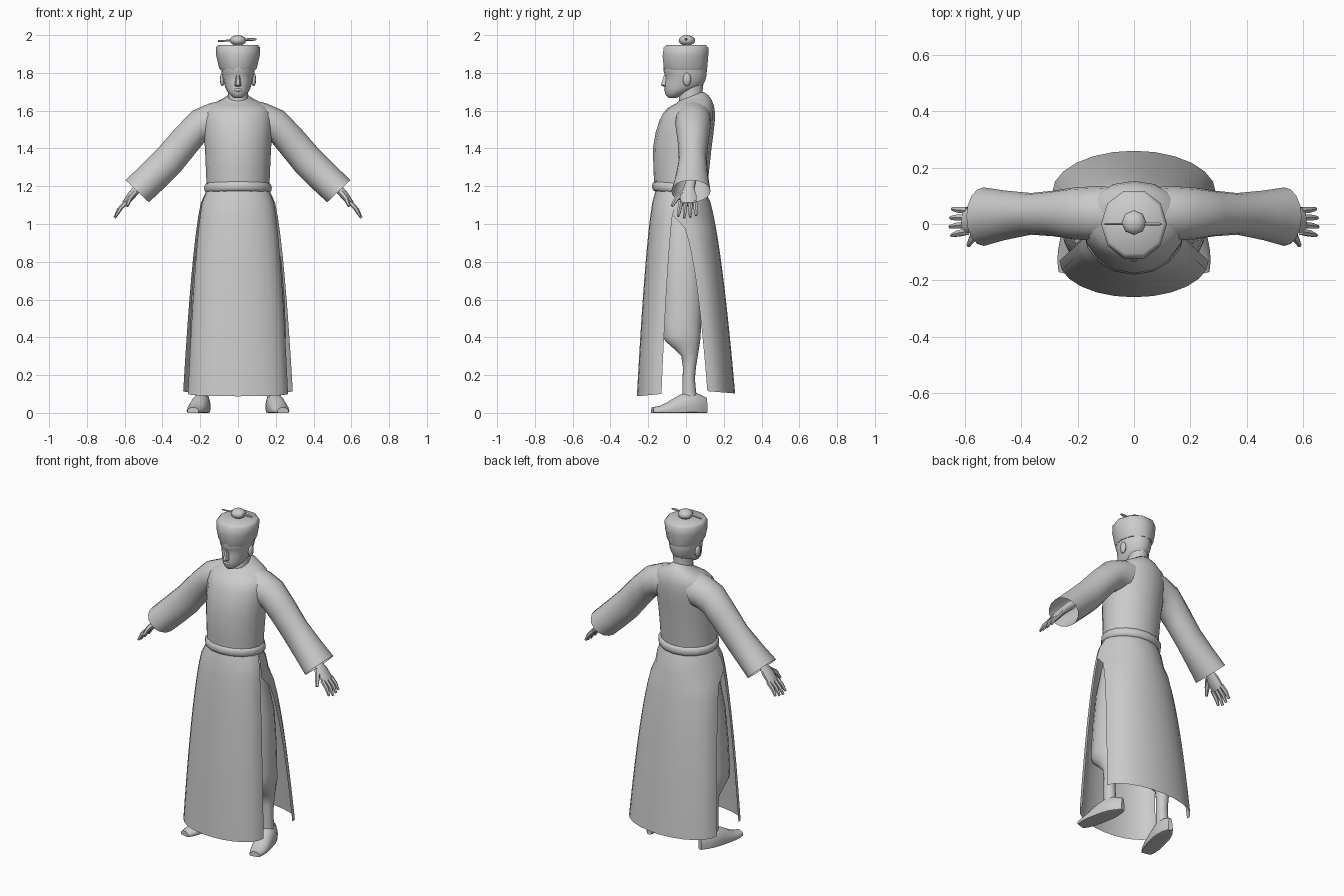
import bpy, bmesh, math
from mathutils import Vector, Matrix

cube = bpy.data.objects.get("Cube")
if cube:
    bpy.data.objects.remove(cube)

grey = bpy.data.materials.new("plain_grey")
grey.use_nodes = True
grey.diffuse_color = (.6, .6, .6, 1)
grey.node_tree.nodes["Principled BSDF"].inputs["Base Color"].default_value = grey.diffuse_color


def finish(name, bm, angle=50):
    bmesh.ops.recalc_face_normals(bm, faces=bm.faces)
    mesh = bpy.data.meshes.new(name)
    bm.to_mesh(mesh)
    bm.free()
    mesh.materials.append(grey)
    mesh.shade_smooth()
    mesh.set_sharp_from_angle(angle=math.radians(angle))
    part = bpy.data.objects.new(name, mesh)
    bpy.context.collection.objects.link(part)


def soften(rows):
    """Add a row between each pair, on a smooth curve through all rows."""
    result = [rows[0]]
    last = len(rows) - 1
    for i in range(last):
        before, after = rows[max(i - 1, 0)], rows[min(i + 2, last)]
        middle = [(b + c) * .5 + (b + c - a - d) * .06
                  for a, b, c, d in zip(before, rows[i], rows[i + 1], after)]
        result += [middle, rows[i + 1]]
    return result


def skin(name, rows, side=1, closed=True, capped=False):
    """Bridge rows of points into one surface, mirrored when side is negative."""
    bm = bmesh.new()
    grid = [[bm.verts.new((p.x * side, p.y, p.z)) for p in row] for row in rows]
    count = len(grid[0])
    for lower, upper in zip(grid, grid[1:]):
        for i in range(count if closed else count - 1):
            j = (i + 1) % count
            bm.faces.new((lower[i], lower[j], upper[j], upper[i]))
    if capped:
        bm.faces.new(grid[0])
        bm.faces.new(grid[-1])
    finish(name, bm)


def ring(centre, across, along, sides=16):
    turns = [math.tau * i / sides for i in range(sides)]
    return [Vector(centre) + Vector(across) * math.cos(t) + Vector(along) * math.sin(t) for t in turns]


def level(z, half_width, front, back, tilt=0, x=0, sides=16):
    """Horizontal ring; tilt raises the back and lowers the front."""
    centre = (x, (front + back) / 2, z)
    return ring(centre, (half_width, 0, 0), (0, (back - front) / 2, tilt), sides)


def tube(name, path, radii, side=1):
    """Capped tube along a path of points."""
    points = [Vector(p) for p in path]
    rows = []
    for i, (point, radius) in enumerate(zip(points, radii)):
        ahead = points[min(i + 1, len(points) - 1)]
        behind = points[max(i - 1, 0)]
        forward = (ahead - behind).normalized()
        across = forward.cross(Vector((0, 1, 0))).normalized()
        rows.append(ring(point, across * radius, forward.cross(across) * radius, sides=6))
    skin(name, rows, side, capped=True)


def blob(name, centre, size, segments=8):
    bm = bmesh.new()
    place = Matrix.Translation(centre) @ Matrix.Diagonal((*size, 1))
    bmesh.ops.create_uvsphere(bm, u_segments=segments, v_segments=6, radius=1, matrix=place)
    finish(name, bm, angle=70)


# Robe body, closing in at the sloping shoulders and collar
skin("robe_body", soften([
    level(1.17, .165, -.165, .11),
    level(1.4, .175, -.175, .135),
    level(1.55, .185, -.14, .153),
    level(1.62, .16, -.1, .147, tilt=.01),
    level(1.66, .08, -.05, .12, tilt=.02),
    level(1.675, .055, -.04, .09, tilt=.025),
]), capped=True)

# Belt: a rounded band around the waist
belt_rows = []
for i in range(7):
    turn = math.pi * i / 6
    bulge = .015 * math.sin(turn)
    height = 1.19 - .026 * math.cos(turn)
    belt_rows.append(level(height, .164 + bulge, -.165 - bulge, .113 + bulge, tilt=-.01))
skin("belt", belt_rows)

# Skirt: front and back panels that part at the side slits
LEVELS = 16
SLIT = .125


def skirt_panel(name, flare, edge_depth, centre_depth, lift):
    rows = []
    for i in range(LEVELS + 1):
        drop = i / LEVELS
        half_width = .165 + flare * math.sqrt(drop)
        edge, centre = edge_depth(drop), centre_depth(drop)
        row = []
        for step in range(13):
            turn = math.pi * (step / 12 - .5)
            sag = .012 * drop ** 4 * math.cos(turn)
            row.append(Vector((half_width * math.sin(turn),
                               edge + (centre - edge) * math.cos(turn),
                               1.18 - 1.08 * drop + lift * drop - sag)))
        rows.append(row)
    skin(name, rows, closed=False)


def front_edge(drop):
    return -.04 - .09 * math.sqrt(drop)


def back_edge(drop):
    if drop <= SLIT:
        return front_edge(drop)
    opening = (drop - SLIT) / (1 - SLIT)
    return front_edge(SLIT) + .185 * opening ** .4


skirt_panel("skirt_front", .1, front_edge, lambda drop: -.16 - .1 * drop ** .6, lift=0)
skirt_panel("skirt_back", .125, back_edge, lambda drop: .1 + .16 * drop ** .6, lift=.015)

# Neck and head
skin("neck", [level(1.62, .06, -.04, .1), level(1.68, .052, -.035, .085), level(1.77, .055, -.03, .095)])
skin("head", soften([
    level(1.668, .022, -.093, -.05),
    level(1.7, .056, -.11, .04, tilt=.01),
    level(1.735, .071, -.113, .09),
    level(1.78, .083, -.109, .107),
    level(1.81, .088, -.119, .11),
    level(1.85, .09, -.118, .11),
]), capped=True)
skin("nose", [
    level(1.727, .014, -.117, -.09, sides=6),
    level(1.735, .018, -.137, -.09, sides=6),
    level(1.79, .009, -.118, -.09, sides=6),
], capped=True)
blob("lips", (0, -.105, 1.71), (.022, .011, .01))

# Hat with a top knot and pin
skin("hat", [
    level(1.815, .093, -.118, .115, sides=10),
    level(1.83, .101, -.124, .119, sides=10),
    level(1.89, .115, -.13, .124, sides=10),
    level(1.935, .117, -.124, .124, sides=10),
    level(1.947, .104, -.11, .11, sides=10),
], capped=True)
blob("top_knot", (0, .005, 1.972), (.044, .044, .028))
tube("hair_pin", [(-.105, 0, 1.968), (0, 0, 1.974), (.08, 0, 1.978), (.097, 0, 1.977)],
     [.005, .005, .008, .004])


def sleeve_ring(top_x, top_z, low_x, low_z, front, back):
    """Ring across the arm from its upper edge to its lower edge."""
    top = Vector((top_x, (front + back) / 2, top_z))
    low = Vector((low_x, (front + back) / 2, low_z))
    return ring((top + low) / 2, (top - low) / 2, (0, (back - front) / 2, 0))


def hand_ring(x, y, z, thickness, breadth):
    return ring((x, y, z), Vector((.8, 0, .6)) * thickness, (0, breadth, 0), sides=10)


for name, side in (("left", 1), ("right", -1)):
    # Sleeve, wide open at the cuff
    skin(name + "_sleeve", soften([
        sleeve_ring(.08, 1.655, .12, 1.45, -.06, .135),
        sleeve_ring(.24, 1.6, .18, 1.43, -.055, .13),
        sleeve_ring(.42, 1.405, .31, 1.27, -.038, .11),
        sleeve_ring(.595, 1.232, .472, 1.115, -.078, .13),
    ]), side)

    # Hand: flat palm, four fingers and a thumb
    skin(name + "_palm", [
        hand_ring(.48, .03, 1.24, .026, .028),
        hand_ring(.535, .015, 1.185, .022, .03),
        hand_ring(.565, .012, 1.15, .022, .045),
        hand_ring(.6, .012, 1.105, .016, .044),
    ], side, capped=True)
    for finger in range(4):
        root = Vector((.592, .025 * finger - .027, 1.115))
        reach = 1 - .1 * abs(finger - 1.3)
        spread = root.y * .3 - .008
        knuckle = root + Vector((.038, spread / 2, -.04)) * reach
        tip = root + Vector((.063, spread, -.085)) * reach
        tube(f"{name}_finger_{finger + 1}", [root, knuckle, tip], [.013, .012, .007], side)
    tube(name + "_thumb", [(.548, -.01, 1.165), (.573, -.05, 1.135), (.588, -.075, 1.095)],
         [.017, .014, .008], side)

    blob(name + "_ear", (.083 * side, .005, 1.765), (.013, .022, .036))

    # Leg: baggy trouser gathered above a slim ankle
    skin(name + "_leg", soften([
        level(1.1, .08, -.11, .06, x=.08),
        level(.8, .1, -.13, .1, x=.13),
        level(.46, .072, -.125, .08, x=.18),
        level(.38, .06, -.11, .075, x=.19),
        level(.3, .04, -.025, .062, x=.19),
        level(.18, .033, -.018, .047, x=.19),
        level(.06, .036, -.02, .062, x=.19),
    ]), side, capped=True)

    # Shoe: flat sole, high instep, toes turned outward
    shoe_rows = []
    for i in range(9):
        along = i / 8
        height = .03 + .08 * math.cos(math.pi * (along - .3) / 1.4) ** 2
        breadth = .05 - .028 * abs(2 * along - 1.1) ** 3
        centre = (.172 + .066 * along, .11 - .288 * along, height * .3)
        row = ring(centre, (breadth, breadth * .25, 0), (0, 0, height * .7))
        for point in row:
            point.z = max(point.z, 0)
        shoe_rows.append(row)
    skin(name + "_shoe", shoe_rows, side, capped=True)
